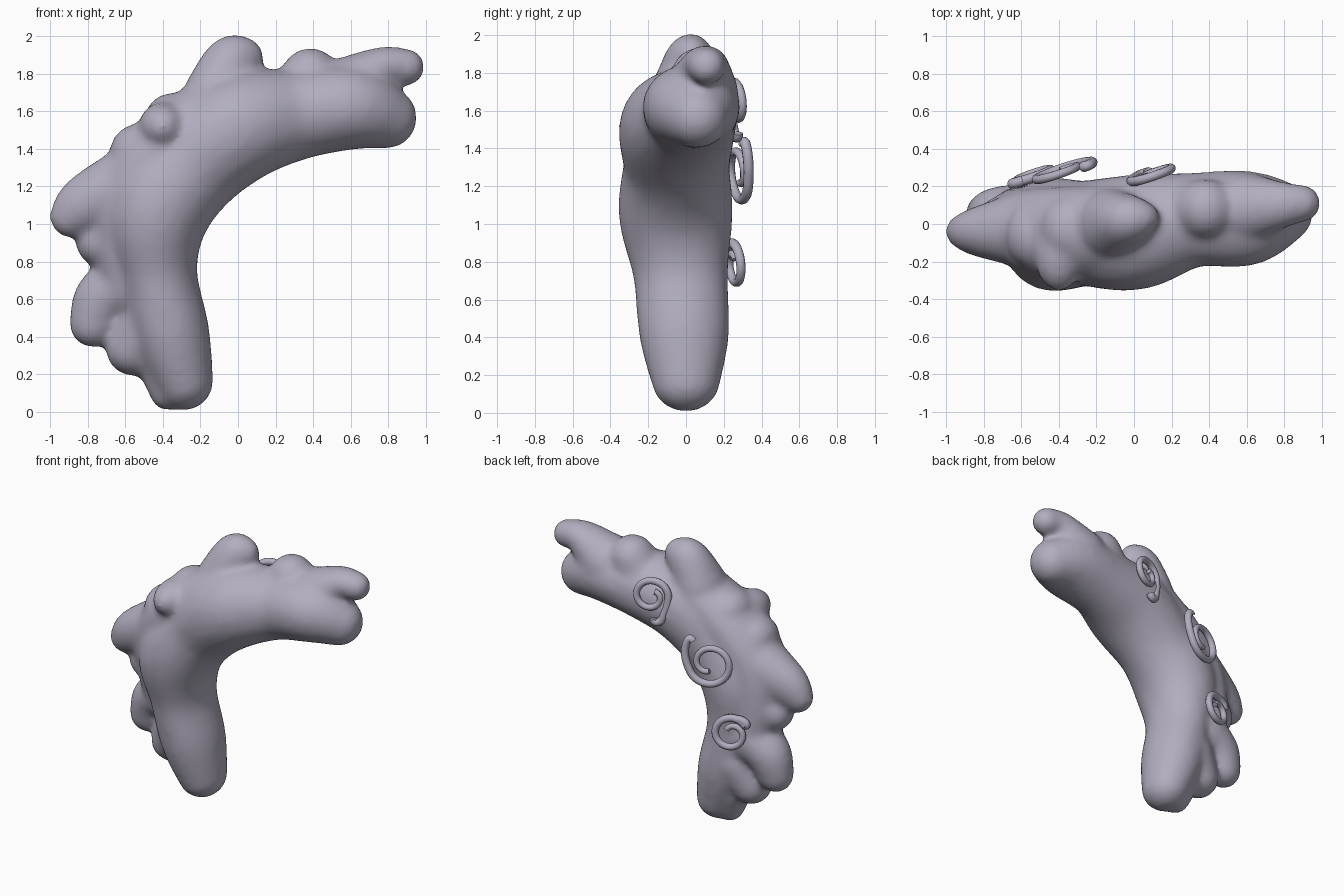
import bpy, bmesh, math
from mathutils import Matrix, Vector

cube = bpy.data.objects.get("Cube")
if cube:
    bpy.data.objects.remove(cube, do_unlink=True)

# Single flat colour
clay = bpy.data.materials.new("lavender_grey")
clay.use_nodes = True
colour = (0.45, 0.42, 0.52, 1)
clay.diffuse_color = colour
clay.node_tree.nodes["Principled BSDF"].inputs["Base Color"].default_value = colour


def add_chain(bm, points, steps=8):
    """Fill a smooth path of (x, y, z, radius, depth radius) with overlapping balls."""
    pts = [Vector(p) for p in points]
    samples = [pts[0]]
    padded = [pts[0]] + pts + [pts[-1]]
    for p, a, b, n in zip(padded, padded[1:], padded[2:], padded[3:]):
        for i in range(1, steps + 1):
            t = i / steps
            samples.append(0.5 * (2 * a + (b - p) * t + (2 * p - 5 * a + 4 * b - n) * t ** 2
                                  + (3 * a - p - 3 * b + n) * t ** 3))
    for x, y, z, r, d in samples:
        m = Matrix.Translation((x, y, z)) @ Matrix.Diagonal((r, d, r, 1))
        bmesh.ops.create_icosphere(bm, subdivisions=3, radius=1, matrix=m)


# Arched trunk, thick along the inner side
trunk = [
    (-0.29, 0.0, 0.165, 0.16, 0.18), (-0.36, -0.01, 0.42, 0.21, 0.24),
    (-0.43, -0.03, 0.75, 0.215, 0.255), (-0.43, -0.055, 1.06, 0.28, 0.305),
    (-0.26, -0.05, 1.31, 0.29, 0.285), (0.0, -0.045, 1.51, 0.295, 0.31),
    (0.30, 0.02, 1.58, 0.245, 0.255), (0.60, 0.03, 1.62, 0.225, 0.255),
    (0.79, 0.06, 1.565, 0.165, 0.165),
]
# Thinner ridge along the outer side
ridge = [
    (-0.58, 0.03, 0.66, 0.16, 0.18), (-0.61, 0.0, 0.92, 0.18, 0.20),
    (-0.58, -0.03, 1.18, 0.19, 0.22), (-0.39, -0.05, 1.42, 0.19, 0.25),
    (-0.13, -0.02, 1.63, 0.165, 0.22),
]
# Lobes growing out of the ridge
lobes = [
    [(-0.12, 0.0, 1.69, 0.17, 0.19), (-0.04, 0.02, 1.85, 0.15, 0.14), (0.02, 0.03, 1.88, 0.12, 0.10)],
    [(0.33, 0.06, 1.66, 0.19, 0.18), (0.385, 0.08, 1.785, 0.155, 0.16)],
    [(0.58, 0.08, 1.69, 0.20, 0.20), (0.77, 0.10, 1.835, 0.11, 0.13), (0.895, 0.11, 1.835, 0.10, 0.10)],
    [(-0.35, -0.03, 1.55, 0.15, 0.18)],
    [(-0.40, -0.16, 1.52, 0.13, 0.20)],
    [(-0.53, -0.06, 1.38, 0.155, 0.18)],
    [(-0.60, -0.03, 1.20, 0.20, 0.20), (-0.80, -0.04, 1.11, 0.16, 0.14), (-0.89, -0.04, 1.04, 0.115, 0.10)],
    [(-0.66, 0.0, 0.93, 0.16, 0.17), (-0.74, 0.0, 0.90, 0.125, 0.13)],
    [(-0.59, 0.04, 0.70, 0.17, 0.18), (-0.72, 0.05, 0.60, 0.155, 0.15), (-0.77, 0.05, 0.47, 0.13, 0.12)],
    [(-0.46, 0.02, 0.49, 0.18, 0.20), (-0.56, 0.03, 0.335, 0.145, 0.145)],
    [(-0.40, 0.02, 0.25, 0.135, 0.14), (-0.375, 0.01, 0.10, 0.095, 0.10)],
]

bm = bmesh.new()
for chain in [trunk, ridge] + lobes:
    add_chain(bm, chain)
mesh = bpy.data.meshes.new("arched_body")
bm.to_mesh(mesh)
bm.free()
mesh.materials.append(clay)
body = bpy.data.objects.new("arched_body", mesh)
bpy.context.collection.objects.link(body)

# Fuse the balls into one soft surface
fuse = body.modifiers.new("fuse", 'REMESH')
fuse.mode = 'VOXEL'
fuse.voxel_size = 0.02
fuse.use_smooth_shade = True
soften = body.modifiers.new("soften", 'SMOOTH')
soften.factor = 0.5
soften.iterations = 16


def add_curl(name, centre, size, start, turns, tail):
    """Tapered spiral tendril lying on the back; tail is a list of lead-in offsets."""
    cx, cy, cz = centre
    flat = list(tail)
    count = 30
    for i in range(count):
        t = i / (count - 1)
        a = math.radians(start) + t * turns * math.tau
        r = size * (1 - 0.65 * t * t)
        flat.append((r * math.cos(a), r * math.sin(a)))
    curve = bpy.data.curves.new(name, 'CURVE')
    curve.dimensions = '3D'
    curve.bevel_depth = 0.028
    curve.bevel_resolution = 3
    curve.use_fill_caps = True
    line = curve.splines.new('NURBS')
    line.points.add(len(flat) - 1)
    line.use_endpoint_u = True
    for i, (u, v) in enumerate(flat):
        # u runs towards -x when seen from behind; the plane leans with the back
        line.points[i].co = (cx - u, cy - 0.33 * u - 0.1 * v, cz + v, 1)
        line.points[i].radius = 1 - 0.3 * i / len(flat)
    curve.materials.append(clay)
    obj = bpy.data.objects.new(name, curve)
    bpy.context.collection.objects.link(obj)


# Three curls on the back
add_curl("upper_curl", (0.10, 0.265, 1.64), 0.115, -15, 1.2,
         [(0.02, -0.16), (0.03, -0.19), (0.08, -0.18), (0.09, -0.12), (0.11, -0.07)])
add_curl("middle_curl", (-0.39, 0.28, 1.27), 0.145, 200, 1.2,
         [(-0.12, 0.15), (-0.14, 0.18), (-0.17, 0.13), (-0.17, 0.03)])
add_curl("lower_curl", (-0.55, 0.255, 0.785), 0.115, 30, 1.3,
         [(0.04, 0.11), (0.10, 0.10)])
